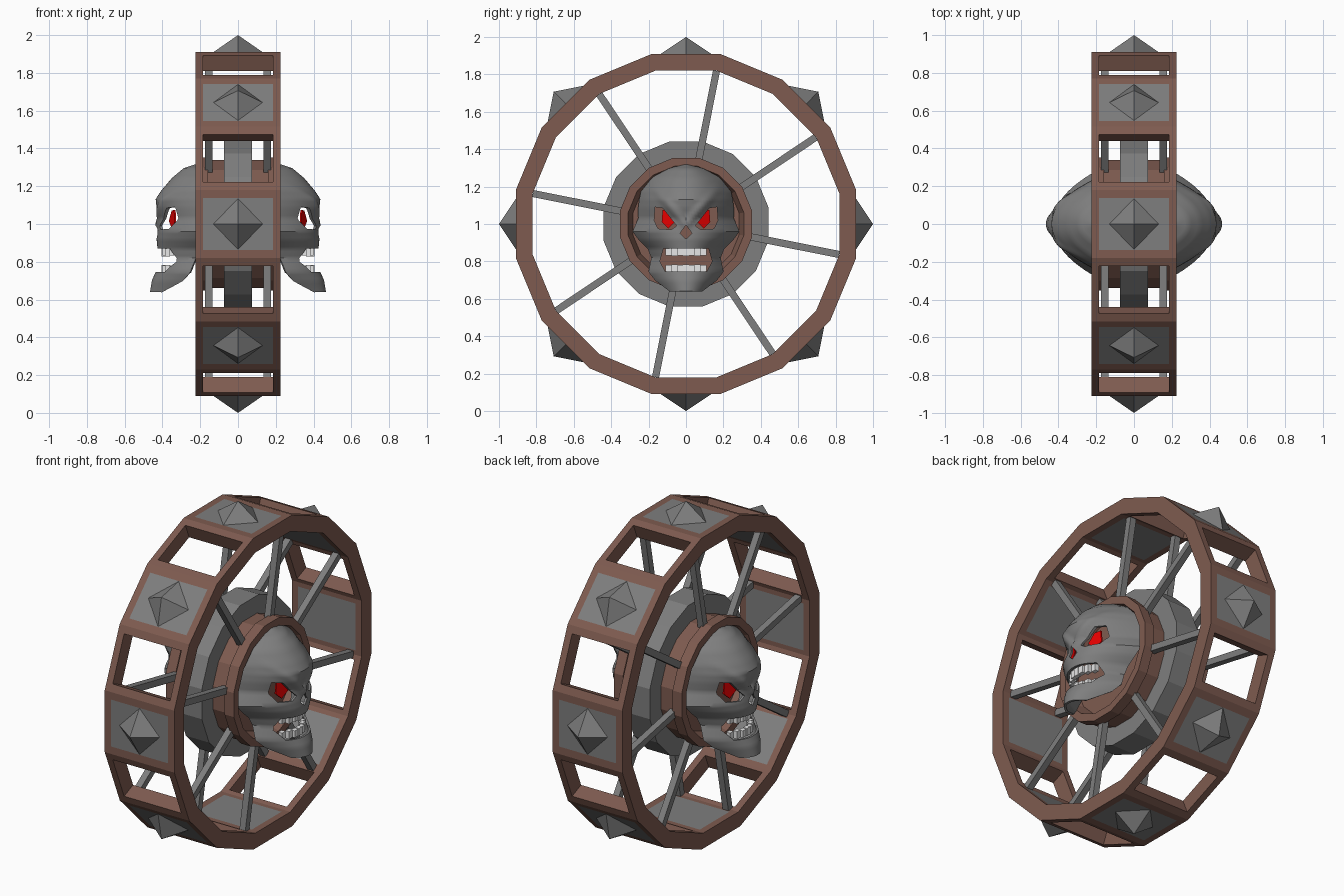
import bpy, bmesh, math
from math import sin, cos, pi

if "Cube" in bpy.data.objects:
    bpy.data.objects.remove(bpy.data.objects["Cube"])

SIDES = 16
STEP = 2 * pi / SIDES


def material(name, rgb):
    m = bpy.data.materials.new(name)
    m.use_nodes = True
    m.diffuse_color = (*rgb, 1)
    m.node_tree.nodes["Principled BSDF"].inputs["Base Color"].default_value = (*rgb, 1)
    return m


wood = material("brown wood", (0.21, 0.105, 0.08))
iron = material("grey iron", (0.21, 0.21, 0.21))
red = material("red eye", (0.8, 0.0, 0.0))
white = material("white tooth", (0.8, 0.8, 0.8))


def polar(angle, r, t=0):
    """Point in the wheel plane: r outward along the angle, t sideways."""
    return (r * sin(angle) + t * cos(angle), 1 + r * cos(angle) - t * sin(angle))


def prism(bm, outline, x0, x1):
    """Extrude a (y, z) outline between two x positions."""
    a = [bm.verts.new((x0, y, z)) for y, z in outline]
    b = [bm.verts.new((x1, y, z)) for y, z in outline]
    bm.faces.new(a)
    bm.faces.new(b[::-1])
    for i in range(len(a)):
        j = (i + 1) % len(a)
        bm.faces.new((a[i], b[i], b[j], a[j]))


def lathe(bm, profile, closed=True):
    """Spin an (x, r) profile about the wheel axle."""
    rings = [[bm.verts.new((x, *polar((k + 0.5) * STEP, r))) for k in range(SIDES)]
             for x, r in profile]
    pairs = list(zip(rings, rings[1:])) + ([(rings[-1], rings[0])] if closed else [])
    for p, q in pairs:
        for k in range(SIDES):
            j = (k + 1) % SIDES
            bm.faces.new((p[k], p[j], q[j], q[k]))
    bmesh.ops.remove_doubles(bm, verts=bm.verts, dist=1e-5)


def finish(bm, name, mat, mirror=False):
    bmesh.ops.recalc_face_normals(bm, faces=bm.faces)
    me = bpy.data.meshes.new(name)
    bm.to_mesh(me)
    bm.free()
    ob = bpy.data.objects.new(name, me)
    bpy.context.collection.objects.link(ob)
    if mat:
        me.materials.append(mat)
    if mirror:
        ob.modifiers.new("Mirror", 'MIRROR')
    return ob


# Rim: two side rails joined by bent crossbars
OUT, INN, HOLE, RAIL = 0.91, 0.82, 0.137, 0.185
r_out, r_inn = OUT / cos(STEP / 2), INN / cos(STEP / 2)
bm = bmesh.new()
lathe(bm, [(RAIL, r_inn), (0.225, r_inn), (0.225, r_out), (RAIL, r_out)])
finish(bm, "rim_rails", wood, True)

bm = bmesh.new()
for k in range(SIDES):
    a, b = k * STEP, (k + 1) * STEP
    mid = (a + b) / 2
    prism(bm, [polar(a, OUT, HOLE), polar(mid, r_out), polar(b, OUT, -HOLE),
               polar(b, INN, -HOLE), polar(mid, r_inn), polar(a, INN, HOLE)], -RAIL, RAIL)
finish(bm, "rim_crossbars", wood)

# Iron plates fill every second opening, each with a pyramid spike
plates, spikes = bmesh.new(), bmesh.new()
for k in range(0, SIDES, 2):
    a = k * STEP
    prism(plates, [polar(a, OUT, HOLE), polar(a, OUT, -HOLE),
                   polar(a, INN, -HOLE), polar(a, INN, HOLE)], -RAIL, RAIL)
    base = [spikes.verts.new((x, *polar(a, OUT, t)))
            for x, t in ((0.13, 0), (0, 0.135), (-0.13, 0), (0, -0.135))]
    tip = spikes.verts.new((0, *polar(a, 1.0)))
    spikes.faces.new(base)
    for i in range(4):
        spikes.faces.new((base[i], base[(i + 1) % 4], tip))
finish(plates, "rim_plates", iron)
finish(spikes, "rim_spikes", iron)

# Spokes: eight on each side
bm = bmesh.new()
for k in range(0, SIDES, 2):
    a = (k + 0.5) * STEP
    prism(bm, [polar(a, 0.31, 0.019), polar(a, 0.835, 0.019),
               polar(a, 0.835, -0.019), polar(a, 0.31, -0.019)], 0.136, 0.174)
finish(bm, "spokes", iron, True)

# Hub: iron disc around a wooden drum with raised lips
bm = bmesh.new()
lathe(bm, [(-0.075, 0.3), (0.075, 0.3), (0.075, 0.45), (-0.075, 0.45)])
finish(bm, "hub_disc", iron)
half = [(0.15, 0), (0.15, 0.29), (0.22, 0.315), (0.22, 0.36), (0.16, 0.36), (0.16, 0.345)]
bm = bmesh.new()
lathe(bm, half + [(-x, r) for x, r in reversed(half)], closed=False)
finish(bm, "hub_drum", wood)

# Skull mask rows: height, half width, back x, front x
ROWS = [(1.312, 0.03, 0.18, 0.22), (1.29, 0.12, 0.17, 0.285), (1.24, 0.195, 0.17, 0.345),
        (1.175, 0.235, 0.17, 0.4), (1.13, 0.245, 0.17, 0.43), (1.09, 0.25, 0.17, 0.425),
        (1.03, 0.25, 0.17, 0.405), (0.96, 0.28, 0.19, 0.42), (0.92, 0.25, 0.2, 0.425),
        (0.87, 0.2, 0.21, 0.42), (0.82, 0.18, 0.22, 0.415), (0.745, 0.195, 0.25, 0.43),
        (0.70, 0.16, 0.29, 0.45), (0.64, 0.08, 0.40, 0.46)]
COLS, SUB = 40, 4


def mask_row(bm, row):
    z0, w, back, front = row
    verts = []
    for c in range(COLS + 1):
        t = 2 * c / COLS - 1
        y = w * t
        x = back + (front - back) * (1 - abs(t) ** 2.2)
        z = z0 + 0.0
        # slanted angry brow ridge
        if 0.95 < z < 1.25 and abs(y) < 0.2:
            x += 0.02 * math.exp(-((z - 1.0 - 1.1 * abs(y)) / 0.03) ** 2) * (1 - (y / 0.2) ** 2)
        verts.append(bm.verts.new((x, y, z)))
    return verts


bm = bmesh.new()
grid = []
for r0, r1 in zip(ROWS, ROWS[1:]):
    for s in range(SUB):
        f = s / SUB
        grid.append(mask_row(bm, [u + (v - u) * f for u, v in zip(r0, r1)]))
grid.append(mask_row(bm, ROWS[-1]))
for p, q in zip(grid, grid[1:]):
    for c in range(COLS):
        bm.faces.new((p[c], p[c + 1], q[c + 1], q[c]))
skull = finish(bm, "skull_masks", iron)

# Holes for the eye sockets, nose and mouth
SOCKET = [(0.05, 0.99), (0.125, 1.085), (0.165, 1.09), (0.17, 1.02), (0.15, 0.975), (0.08, 0.97)]
bm = bmesh.new()
for s in (-1, 1):
    prism(bm, [(s * y, z) for y, z in SOCKET], 0.26, 0.6)
prism(bm, [(0, 0.995), (0.032, 0.95), (0, 0.92), (-0.032, 0.95)], 0.26, 0.6)
prism(bm, [(-0.12, 0.87), (0.12, 0.87), (0.14, 0.8), (0.11, 0.745),
           (-0.11, 0.745), (-0.14, 0.8)], 0.26, 0.6)
cutter = finish(bm, "hole_cutter", None)
cutter.hide_render = True

mod = skull.modifiers.new("Thickness", 'SOLIDIFY')
mod.thickness, mod.offset = 0.012, 0
mod = skull.modifiers.new("Holes", 'BOOLEAN')
mod.operation, mod.solver, mod.object = 'DIFFERENCE', 'EXACT', cutter
skull.modifiers.new("Mirror", 'MIRROR')
for ob in bpy.context.selected_objects:
    ob.select_set(False)
bpy.context.view_layer.objects.active = skull
skull.select_set(True)
for name in [m.name for m in skull.modifiers]:
    bpy.ops.object.modifier_apply(modifier=name)
bpy.ops.object.shade_smooth_by_angle(angle=math.radians(35))
bpy.data.objects.remove(cutter)

# Glowing eyes: thin plates set back in the sockets
bm = bmesh.new()
EYE = [(0.055, 1.015), (0.09, 1.07), (0.125, 1.075), (0.13, 1.01), (0.095, 0.975)]
for s in (-1, 1):
    first = len(bm.verts)
    prism(bm, [(s * y, z) for y, z in EYE], 0.38, 0.388)
for v in bm.verts:
    v.co.x -= 0.4 * abs(v.co.y)
finish(bm, "eyes", red, True)

# Teeth: an upper and a lower curved row
bm = bmesh.new()
for i in range(-3, 4):
    y = i * 0.031
    x = 0.405 - 5 * y * y
    for low, high in ((0.828 + 0.004 * (i % 2), 0.875), (0.74, 0.784 - 0.004 * (i % 2))):
        prism(bm, [(y - 0.0155, low), (y + 0.0155, low),
                   (y + 0.0155, high), (y - 0.0155, high)], x - 0.025, x)
finish(bm, "teeth", white, True)
